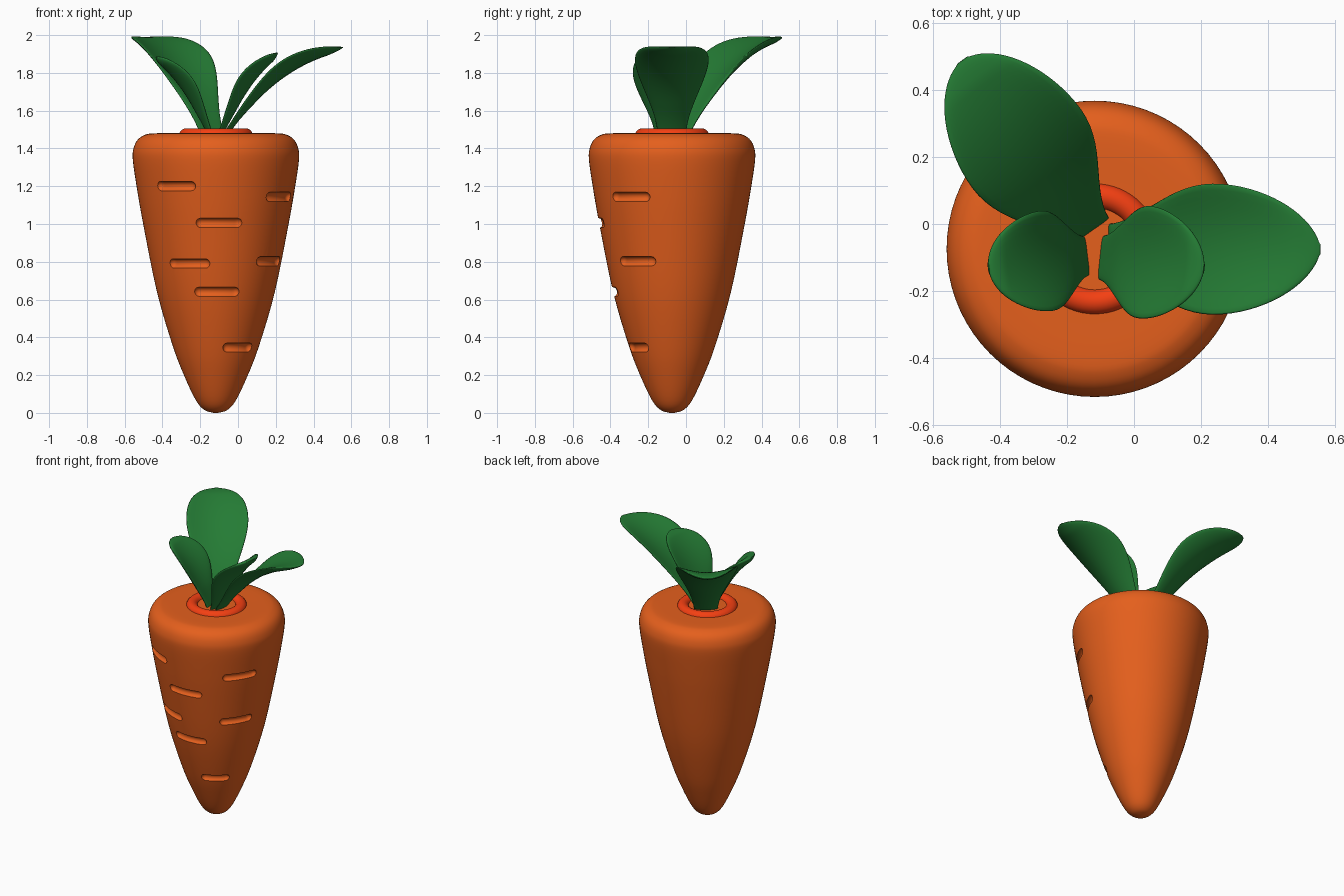
import bpy, bmesh, math
from mathutils import Vector

if "Cube" in bpy.data.objects:
    bpy.data.objects.remove(bpy.data.objects["Cube"])

CX, CY = -0.117, -0.074   # root axis


def material(name, rgb):
    m = bpy.data.materials.new(name)
    m.diffuse_color = (*rgb, 1)
    m.use_nodes = True
    m.node_tree.nodes["Principled BSDF"].inputs["Base Color"].default_value = m.diffuse_color
    return m


ORANGE = material("orange", (0.78, 0.115, 0.012))
RED = material("red_orange", (0.9, 0.05, 0.006))
GREEN = material("leaf_green", (0.018, 0.2, 0.035))


def add_object(name, bm, mat):
    bmesh.ops.recalc_face_normals(bm, faces=bm.faces)
    me = bpy.data.meshes.new(name)
    bm.to_mesh(me)
    bm.free()
    ob = bpy.data.objects.new(name, me)
    bpy.context.collection.objects.link(ob)
    me.materials.append(mat)
    me.shade_smooth()
    return ob


def skin(bm, rings):
    # join a list of closed rings with quads and cap both ends
    vs = [[bm.verts.new(p) for p in r] for r in rings]
    n = len(vs[0])
    for a, b in zip(vs, vs[1:]):
        for i in range(n):
            bm.faces.new((a[i], a[(i + 1) % n], b[(i + 1) % n], b[i]))
    bm.faces.new(vs[0])
    bm.faces.new(vs[-1])


def catmull(pts, steps):
    p = [Vector(q) for q in pts]
    p = [2 * p[0] - p[1]] + p + [2 * p[-1] - p[-2]]
    out = []
    for a, b, c, d in zip(p, p[1:], p[2:], p[3:]):
        for k in range(steps):
            t = k / steps
            out.append(0.5 * (2 * b + (c - a) * t + (2 * a - 5 * b + 4 * c - d) * t**2
                              + (3 * b - a - 3 * c + d) * t**3))
    return out + [p[-2]]


# Root: lathed profile (radius, height)
profile = catmull([(0.012, 0), (0.06, 0.015), (0.105, 0.065), (0.165, 0.19), (0.227, 0.35),
                   (0.312, 0.64), (0.385, 1.0), (0.42, 1.2), (0.44, 1.34), (0.436, 1.4),
                   (0.415, 1.445), (0.378, 1.471), (0.33, 1.48), (0.2, 1.48), (0.05, 1.48)], 4)
SEG = 72
bm = bmesh.new()
skin(bm, [[(CX + r * math.cos(2 * math.pi * i / SEG), CY + r * math.sin(2 * math.pi * i / SEG), z)
           for i in range(SEG)] for r, z in profile])
root = add_object("root", bm, ORANGE)


def root_radius(z):
    for a, b in zip(profile, profile[1:]):
        if a.y <= z <= b.y:
            return a.x + (b.x - a.x) * (z - a.y) / (b.y - a.y)


# Grooves: rounded arcs that follow the surface (angle from front, height, length)
bm = bmesh.new()
for deg, z, length in [(-31, 1.2, 0.24), (2.5, 1.005, 0.25), (-25, 0.79, 0.24), (1, 0.64, 0.245),
                       (33, 0.345, 0.19), (57, 1.143, 0.24), (57, 0.802, 0.23)]:
    R, rad = root_radius(z) + 0.004, 0.026
    rings = []
    for k in range(25):
        s = -math.cos(math.pi * k / 24) * length / 2
        over = max(0, abs(s) - (length / 2 - rad))
        q = max(0.002, math.sqrt(max(0, rad**2 - over**2)))
        a = math.radians(deg) + s / R
        ring = []
        for j in range(16):
            t = 2 * math.pi * j / 16
            r = R + q * math.cos(t)
            ring.append((CX + r * math.sin(a), CY - r * math.cos(a), z + q * math.sin(t)))
        rings.append(ring)
    skin(bm, rings)
cutter = add_object("groove_cutter", bm, ORANGE)
cutter.hide_render = True
cutter.hide_set(True)
mod = root.modifiers.new("grooves", 'BOOLEAN')
mod.operation, mod.solver, mod.object = 'DIFFERENCE', 'EXACT', cutter
bpy.context.view_layer.objects.active = root
root.select_set(True)
bpy.ops.object.modifier_apply(modifier="grooves")
bpy.data.objects.remove(cutter)
bpy.ops.object.shade_smooth_by_angle(angle=math.radians(35))

# Crown ring around the stems
bpy.ops.mesh.primitive_torus_add(location=(CX, CY, 1.468), major_radius=0.158, minor_radius=0.038,
                                 major_segments=64, minor_segments=20)
ring = bpy.context.object
ring.name = "crown_ring"
ring.data.materials.append(RED)
bpy.ops.object.shade_smooth()


# Leaves: cupped lens section swept on a bending spine
def leaf(name, base, deg, mid, tip, half, cup, blunt):
    d = Vector((math.cos(math.radians(deg)), math.sin(math.radians(deg)), 0))
    side, up = Vector((-d.y, d.x, 0)), Vector((0, 0, 1))
    p0, p1, p2 = Vector((0, 1.45)), Vector(mid), Vector(tip)
    rings = []
    for i in range(33):
        t = math.sin(math.pi / 2 * i / 32)
        p = p0 * (1 - t)**2 + p1 * 2 * t * (1 - t) + p2 * t * t
        g = ((p1 - p0) * (1 - t) + (p2 - p1) * t).normalized()
        normal = -g.y * d + g.x * up
        x = min(1, t / 0.6)
        f = 0.38 + 0.62 * x * x * (3 - 2 * x)
        if t > 0.6:
            f = max(0.015, 1 - ((t - 0.6) / 0.4)**2)**blunt
        centre = Vector((*base, 0)) + d * p.x + up * p.y
        thick = 0.02 * min(1, f * 1.6)
        rings.append([centre + side * (half * f * math.cos(a))
                      + normal * (thick * math.sin(a) + cup * (f * math.cos(a))**2)
                      for a in (2 * math.pi * j / 28 for j in range(28))])
    bm = bmesh.new()
    skin(bm, rings)
    add_object(name, bm, GREEN)


leaf("leaf_back_left", (-0.135, -0.03), 126, (0.25, 1.91), (0.64, 1.985), 0.2, 0.06, 0.55)
leaf("leaf_right", (-0.08, -0.075), 0, (0.25, 1.85), (0.635, 1.935), 0.195, 0.06, 0.6)
leaf("leaf_front_left", (-0.14, -0.095), 187, (0.11, 1.74), (0.295, 1.885), 0.15, 0.045, 0.5)
leaf("leaf_front_right", (-0.1, -0.1), -6, (0.12, 1.76), (0.31, 1.905), 0.168, 0.045, 0.55)
